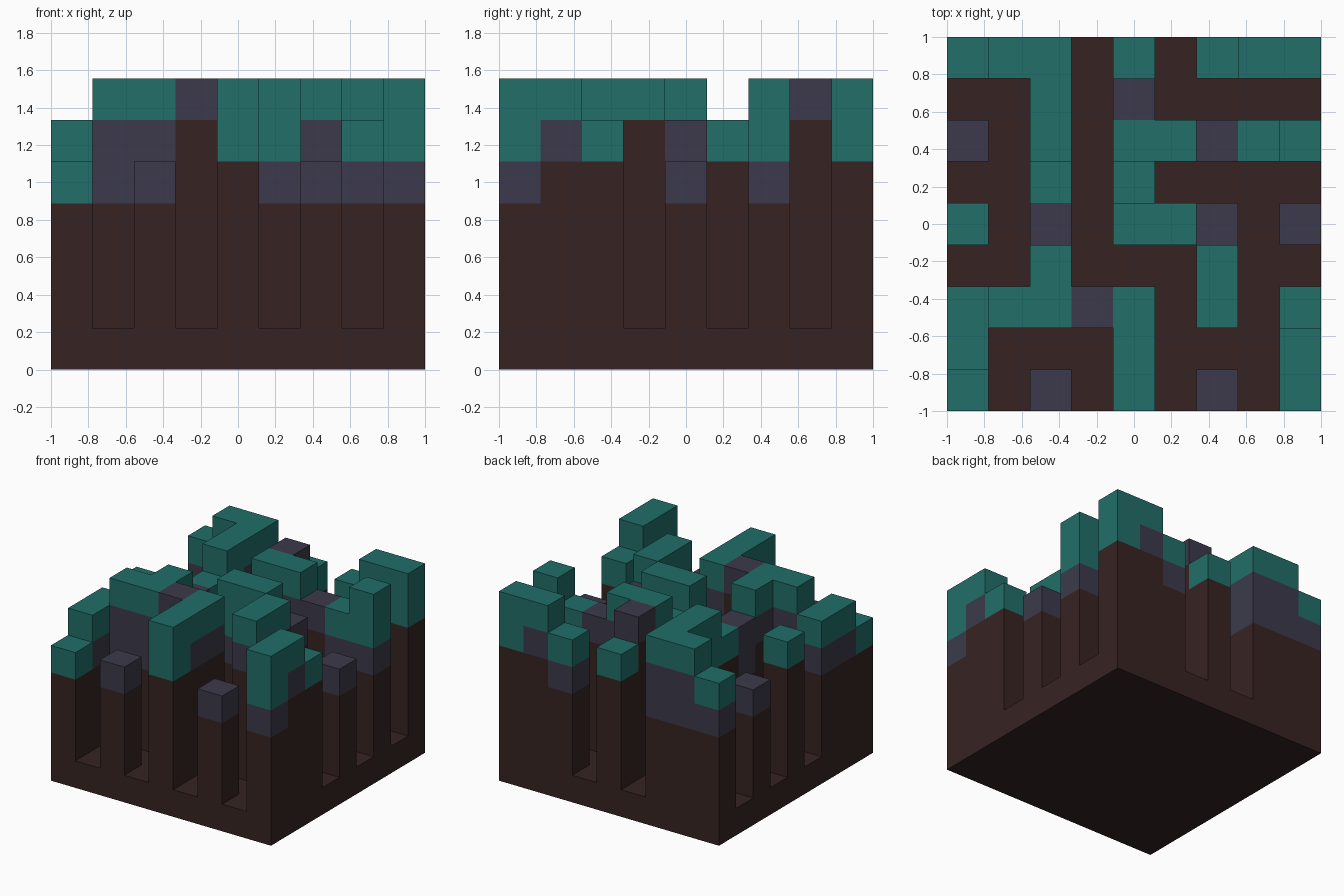
import bpy, bmesh
from mathutils import Vector

cube = bpy.data.objects.get("Cube")
if cube:
    bpy.data.objects.remove(cube, do_unlink=True)

# Stack recipes: number of earth, slate and teal blocks, bottom to top
STACKS = {
    ".": (1, 0, 0), "a": (4, 1, 1), "b": (4, 2, 1), "c": (5, 0, 1),
    "d": (5, 1, 1), "e": (5, 0, 2), "f": (4, 1, 0), "g": (6, 1, 0),
    "h": (5, 1, 0), "j": (6, 0, 1), "k": (4, 1, 2), "m": (4, 0, 1),
    "n": (4, 2, 0),
}

# Maze plan, back row first, each letter is one stack
PLAN = [
    "abb.c.ade",
    "..b.g....",
    "f.e.ddhak",
    "..c.c....",
    "c.n.kkh.f",
    "..d...j..",
    "abbgd.d.c",
    "a...d...d",
    "m.f.e.f.k",
]
COUNT = len(PLAN)
CELL = 2 / COUNT

# Part name, material name, linear colour
PARTS = [
    ("earth_pillars_and_base", "dark earth", (0.037, 0.017, 0.016)),
    ("slate_bands", "slate grey", (0.045, 0.042, 0.069)),
    ("teal_caps", "teal", (0.015, 0.156, 0.138)),
]


def make_material(name, colour):
    mat = bpy.data.materials.new(name)
    mat.use_nodes = True
    mat.diffuse_color = (*colour, 1)
    bsdf = next(n for n in mat.node_tree.nodes if n.type == "BSDF_PRINCIPLED")
    bsdf.inputs["Base Color"].default_value = (*colour, 1)
    bsdf.inputs["Roughness"].default_value = 0.9
    return mat


# Fill the block grid: (column, row from front, level) -> part index
blocks = {}
for row, line in enumerate(reversed(PLAN)):
    for col, letter in enumerate(line):
        level = 0
        for part, amount in enumerate(STACKS[letter]):
            for _ in range(amount):
                blocks[col, row, level] = part
                level += 1


def add_side(bm, pos, axis, sign):
    """Add one outward square of a block."""
    n = Vector((0, 0, 0))
    n[axis] = sign
    u = Vector((0, 0, 0))
    u[(axis + 1) % 3] = 1
    v = n.cross(u)
    half = Vector((0.5, 0.5, 0.5))
    middle = Vector(pos) + half + n / 2
    offset = Vector((COUNT / 2, COUNT / 2, 0))
    corners = (-u - v, u - v, u + v, -u + v)
    bm.faces.new([bm.verts.new((middle + c / 2 - offset) * CELL) for c in corners])


# One clean shell per colour, keeping only exposed block sides
for part, (name, mat_name, colour) in enumerate(PARTS):
    bm = bmesh.new()
    for pos, owner in blocks.items():
        if owner != part:
            continue
        for axis in range(3):
            for sign in (-1, 1):
                beside = list(pos)
                beside[axis] += sign
                if tuple(beside) not in blocks:
                    add_side(bm, pos, axis, sign)
    bmesh.ops.remove_doubles(bm, verts=bm.verts[:], dist=CELL / 100)
    mesh = bpy.data.meshes.new(name)
    bm.to_mesh(mesh)
    bm.free()
    mesh.materials.append(make_material(mat_name, colour))
    bpy.context.collection.objects.link(bpy.data.objects.new(name, mesh))
